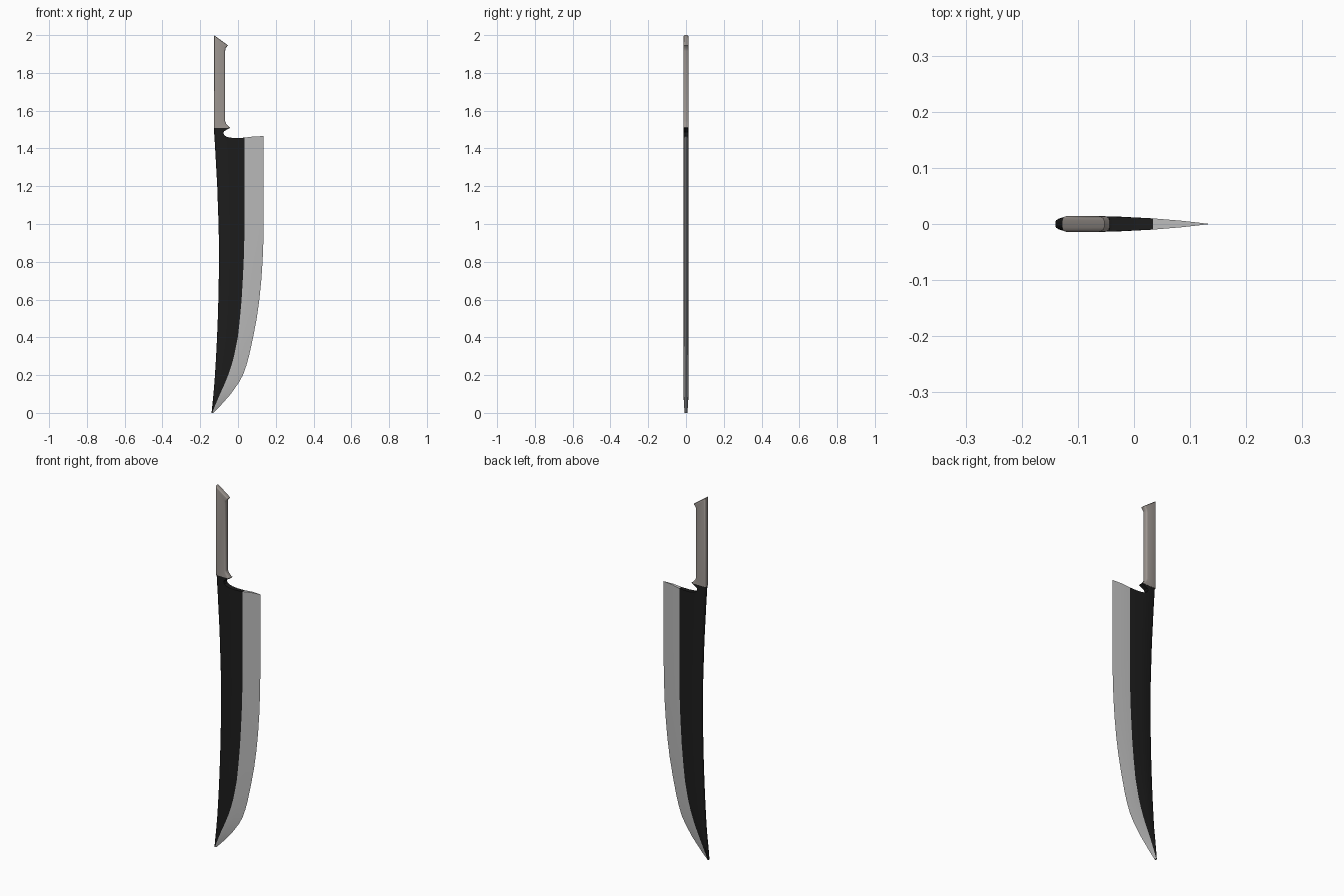
import bpy, bmesh

if "Cube" in bpy.data.objects:
    bpy.data.objects.remove(bpy.data.objects["Cube"])


def material(name, rgb):
    m = bpy.data.materials.new(name)
    m.diffuse_color = (*rgb, 1)
    m.use_nodes = True
    m.node_tree.nodes["Principled BSDF"].inputs["Base Color"].default_value = m.diffuse_color
    return m


black = material("black steel", (0.012, 0.012, 0.012))
silver = material("silver edge", (0.5, 0.5, 0.5))
tan = material("warm grey handle", (0.33, 0.298, 0.275))


def add_object(name, bm, mats):
    bmesh.ops.recalc_face_normals(bm, faces=bm.faces[:])
    me = bpy.data.meshes.new(name)
    bm.to_mesh(me)
    bm.free()
    ob = bpy.data.objects.new(name, me)
    bpy.context.collection.objects.link(ob)
    for m in mats:
        me.materials.append(m)
    return ob


def prism(profile, half):
    """Extrude an (x, z) outline from y = -half to y = +half."""
    bm = bmesh.new()
    f = bm.faces.new([bm.verts.new((x, -half, z)) for x, z in profile])
    ext = bmesh.ops.extrude_face_region(bm, geom=[f])["geom"]
    for v in ext:
        if isinstance(v, bmesh.types.BMVert):
            v.co.y = half
    return bm


def smooth(ob):
    bpy.ops.object.select_all(action='DESELECT')
    ob.select_set(True)
    bpy.context.view_layer.objects.active = ob
    bpy.ops.object.shade_smooth_by_angle(angle=0.6)


# Blade stations: height, spine x, colour boundary x, cutting edge x
STATIONS = [
    (0.00, -0.140, -0.137, -0.130), (0.03, -0.137, -0.125, -0.100),
    (0.10, -0.130, -0.095, -0.038), (0.16, -0.125, -0.068, 0.004),
    (0.20, -0.122, -0.052, 0.026), (0.25, -0.119, -0.035, 0.044),
    (0.30, -0.116, -0.021, 0.058), (0.40, -0.111, -0.001, 0.080),
    (0.50, -0.107, 0.010, 0.099), (0.60, -0.104, 0.019, 0.113),
    (0.70, -0.102, 0.025, 0.123), (0.80, -0.101, 0.030, 0.130),
    (0.90, -0.101, 0.033, 0.134), (1.00, -0.103, 0.034, 0.136),
    (1.20, -0.110, 0.034, 0.136), (1.40, -0.121, 0.034, 0.136),
    (1.51, -0.128, 0.034, 0.136)]


def section(z, s, b, e):
    """Closed ring: rounded spine, flat cheek, tapered cutting edge."""
    k = min(1, (b - s) / 0.05)
    t = min(1, 0.4 + (b - s) / 0.04)
    half = [(s + 0.0015 * k, 0.006), (s + 0.006 * k, 0.011),
            (s + 0.014 * k, 0.0138), (s + (b - s) * 0.55, 0.0132),
            (b, 0.0100), ((b + e) / 2, 0.0058)]
    return ([(s, 0, z)] + [(x, -y * t, z) for x, y in half] + [(e, 0, z)]
            + [(x, y * t, z) for x, y in reversed(half)])


# Blade: loft the stations
bm = bmesh.new()
rings = [[bm.verts.new(p) for p in section(*st)] for st in STATIONS]
for lo, hi in zip(rings, rings[1:]):
    n = len(lo)
    for i in range(n):
        j = (i + 1) % n
        bm.faces.new((lo[i], lo[j], hi[j], hi[i]))
# cap both ends in two parts, split at the colour boundary
for r in (rings[0], rings[-1]):
    bm.faces.new(r[:6] + r[9:])
    bm.faces.new(r[5:10])
blade = add_object("blade", bm, [black, silver])

# Finger notch and heel cut out of the top of the blade
notch = prism([(-0.045, 1.60), (-0.043, 1.508), (-0.060, 1.499), (-0.074, 1.491),
               (-0.078, 1.482), (-0.073, 1.470), (-0.060, 1.462), (-0.040, 1.457),
               (-0.010, 1.455), (0.034, 1.457), (0.034, 1.60)], 0.05)
heel = prism([(0.034, 1.457), (0.080, 1.463), (0.20, 1.468), (0.20, 1.60),
              (0.034, 1.60)], 0.05)
cutters = [add_object("notch_cutter", notch, [black]),
           add_object("heel_cutter", heel, [silver])]
bpy.context.view_layer.objects.active = blade
for c in cutters:
    c.hide_render = True
    mod = blade.modifiers.new("cut", 'BOOLEAN')
    mod.operation = 'DIFFERENCE'
    mod.solver = 'EXACT'
    mod.object = c
    bpy.ops.object.modifier_apply(modifier=mod.name)
for c in cutters:
    bpy.data.objects.remove(c)


def boundary(z):
    for (z0, _, b0, _), (z1, _, b1, _) in zip(STATIONS, STATIONS[1:]):
        if z <= z1:
            return b0 + (b1 - b0) * (z - z0) / (z1 - z0)
    return STATIONS[-1][2]


# Silver bevel in front of the boundary, black body behind it
for p in blade.data.polygons:
    p.material_index = int(p.center.x > boundary(p.center.z))
smooth(blade)

# Handle: flared outline with rounded long edges
bm = prism([(-0.128, 1.508), (-0.128, 2.0), (-0.053, 1.946), (-0.066, 1.930),
            (-0.068, 1.915), (-0.068, 1.545), (-0.062, 1.530), (-0.042, 1.508)], 0.0142)
rim = [e for e in bm.edges
       if abs(e.verts[0].co.y - e.verts[1].co.y) < 1e-5
       and max(v.co.z for v in e.verts) > 1.51]
bmesh.ops.bevel(bm, geom=rim, offset=0.008, segments=3, profile=0.5,
                affect='EDGES', clamp_overlap=False)
handle = add_object("handle", bm, [tan])
smooth(handle)
